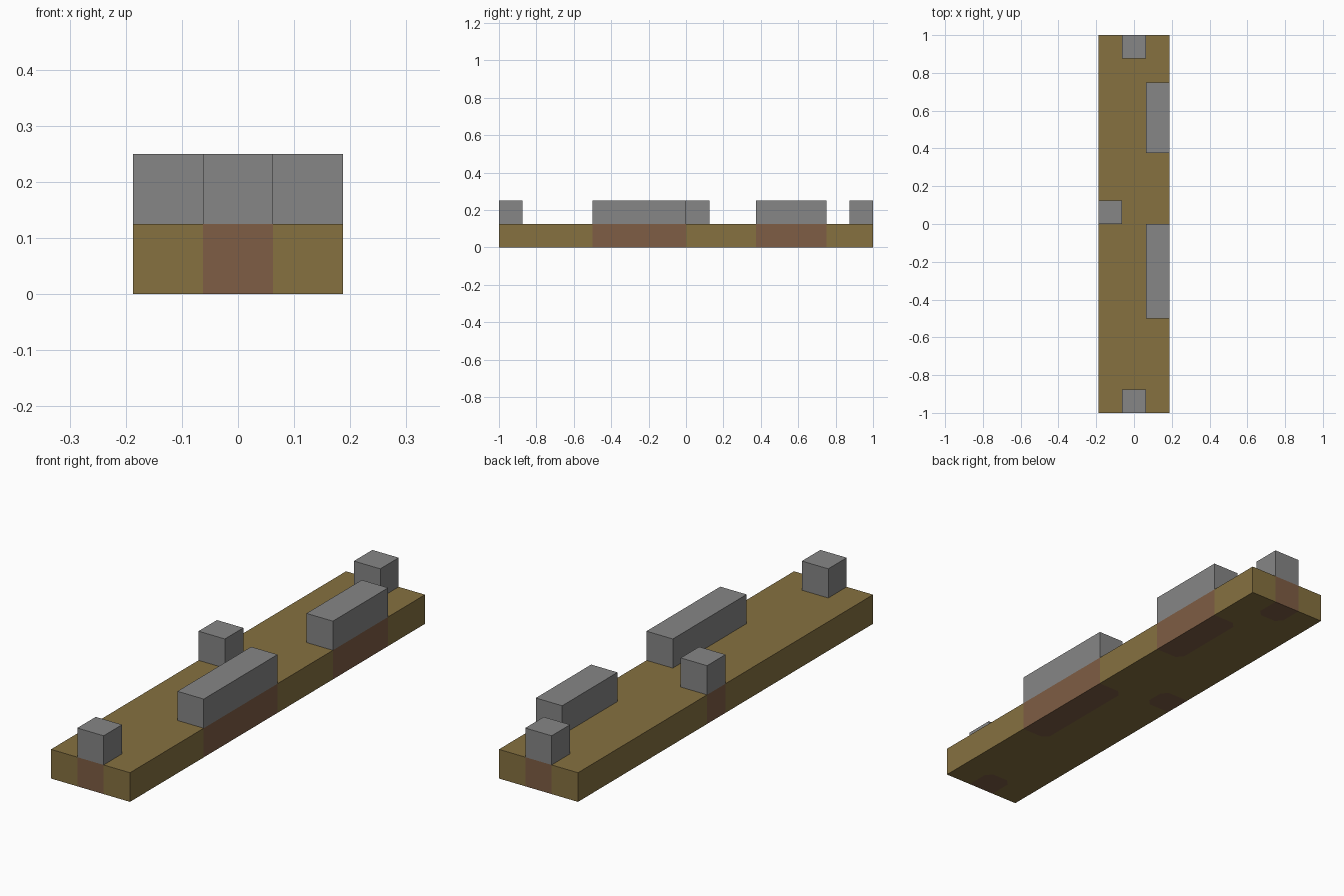
import bpy
import bmesh
from mathutils import Vector

cube = bpy.data.objects.get("Cube")
if cube:
    bpy.data.objects.remove(cube, do_unlink=True)

U = 0.125                      # grid unit
HALF_X, HALF_Y = 1.5 * U, 1.0


def material(name, rgb):
    m = bpy.data.materials.new(name)
    m.use_nodes = True
    m.diffuse_color = (*rgb, 1)
    m.node_tree.nodes["Principled BSDF"].inputs["Base Color"].default_value = (*rgb, 1)
    return m


wood = material("brown_wood", (0.238, 0.165, 0.051))
stain = material("reddish_wood", (0.209, 0.109, 0.058))
stone = material("grey_stone", (0.238, 0.238, 0.238))


def box_mesh(low, high):
    bm = bmesh.new()
    bmesh.ops.create_cube(bm, size=1)
    low, high = Vector(low), Vector(high)
    for v in bm.verts:
        v.co = (low + high) / 2 + v.co * (high - low)
    return bm


def finish(bm, name, *mats):
    mesh = bpy.data.meshes.new(name)
    bm.to_mesh(mesh)
    bm.free()
    for m in mats:
        mesh.materials.append(m)
    obj = bpy.data.objects.new(name, mesh)
    bpy.context.collection.objects.link(obj)
    return obj


# Block footprints: x start, y start, y end
blocks = {
    "front_block": (-U / 2, -1.0, -1.0 + U),
    "back_block": (-U / 2, 1.0 - U, 1.0),
    "right_side_block": (-HALF_X, 0.0, U),
    "left_long_block": (U / 2, -0.5, 0.0),
    "left_short_block": (U / 2, 3 * U, 6 * U),
}
for name, (x, y0, y1) in blocks.items():
    finish(box_mesh((x, y0, U), (x + U, y1, 2 * U)), name, stone)

# Plank, cut along the footprint borders
bm = box_mesh((-HALF_X, -HALF_Y, 0), (HALF_X, HALF_Y, U))


def cut(point, normal, faces=None):
    faces = list(faces or bm.faces)
    geom = faces + list({e for f in faces for e in f.edges}) \
        + list({v for f in faces for v in f.verts})
    bmesh.ops.bisect_plane(bm, geom=geom, dist=1e-5, plane_co=point, plane_no=normal)


for x in (-U / 2, U / 2):
    cut((x, 0, 0), (1, 0, 0))
for y in sorted({y for b in blocks.values() for y in b[1:] if abs(y) < HALF_Y}):
    cut((0, y, 0), (0, 1, 0))


def inside(f, b):
    c = f.calc_center_median()
    return b[0] - 1e-4 < c.x < b[0] + U + 1e-4 and b[1] - 1e-4 < c.y < b[2] + 1e-4


# Stains on the sides and underside beneath each block, clipped inner corners below
CLIP = 0.025
for b in blocks.values():
    for sx, x in ((-1, b[0]), (1, b[0] + U)):
        for sy, y in ((-1, b[1]), (1, b[2])):
            if abs(x) > HALF_X - 1e-4 or abs(y) > HALF_Y - 1e-4:
                continue
            under = [f for f in bm.faces if f.normal.z < -0.9 and inside(f, b)]
            big = max(under, key=lambda f: f.calc_area())
            cut((x - sx * CLIP, y, 0), (sx, sy, 0), [big])
    under = [f for f in bm.faces if f.normal.z < -0.9 and inside(f, b)]
    max(under, key=lambda f: f.calc_area()).material_index = 1
    for f in bm.faces:
        if abs(f.normal.z) < 0.1 and inside(f, b):
            f.material_index = 1

finish(bm, "plank", wood, stain)
